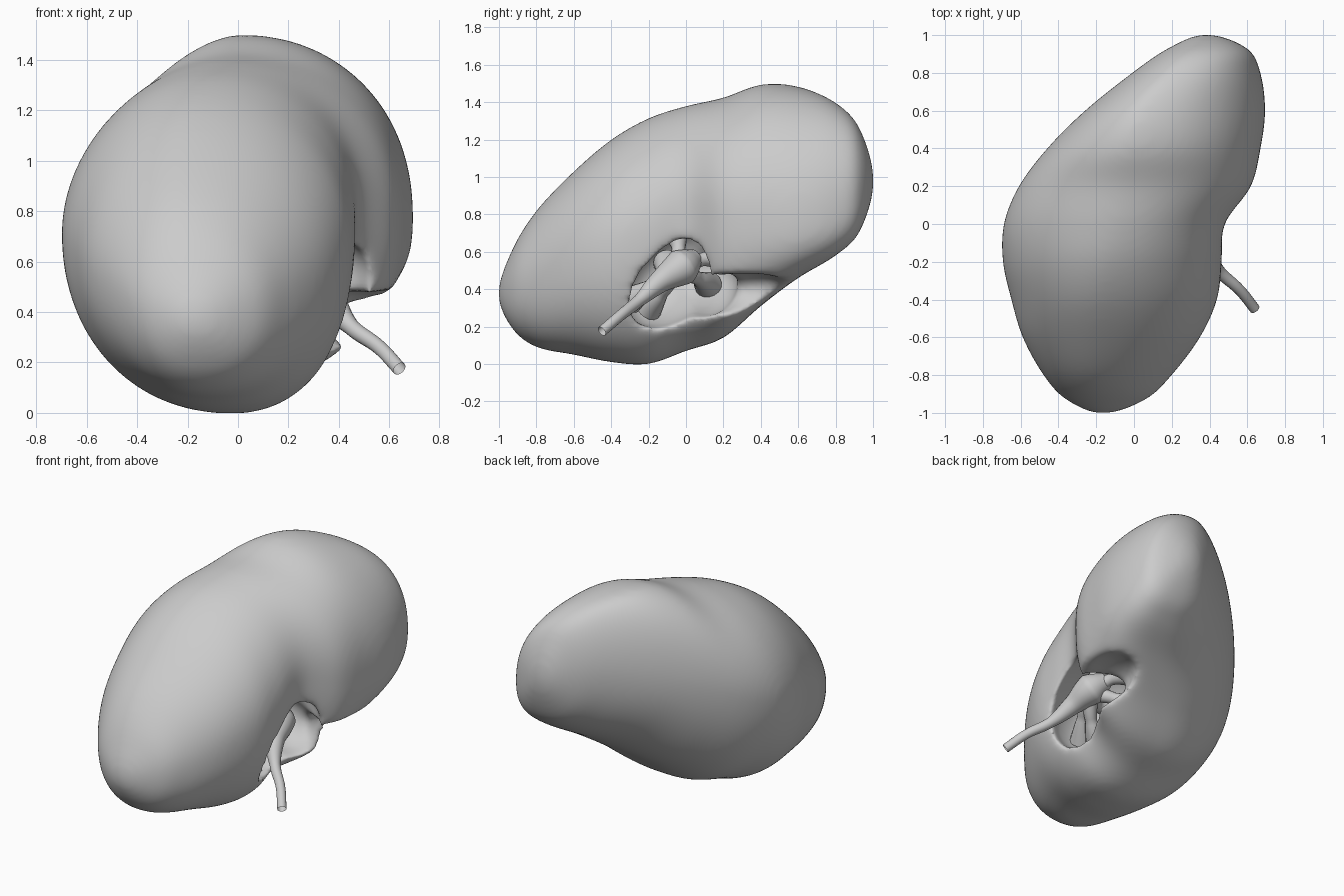
import bpy, bmesh, math
from mathutils import Vector, Euler

if "Cube" in bpy.data.objects:
    bpy.data.objects.remove(bpy.data.objects["Cube"])

# Kidney cross-sections along y: left, top, right and bottom extreme points
# y, left x z, top x z, right x z, bottom x z
SECTIONS = [
    (-1.005, -.17, .37, -.17, .37, -.17, .37, -.17, .37),
    (-.93, -.36, .42, -.17, .61, .06, .40, -.15, .19),
    (-.80, -.48, .50, -.19, .82, .20, .45, -.14, .09),
    (-.60, -.59, .58, -.18, 1.03, .35, .55, -.10, .05),
    (-.40, -.65, .64, -.17, 1.20, .44, .62, -.05, .01),
    (-.20, -.695, .69, -.13, 1.315, .465, .71, -.02, .00),
    (.00, -.69, .75, -.07, 1.38, .48, .84, -.03, .07),
    (.20, -.61, .82, -.02, 1.425, .62, .80, -.03, .14),
    (.40, -.46, .90, .00, 1.495, .67, .79, .05, .31),
    (.60, -.26, .98, .05, 1.485, .695, .78, .30, .46),
    (.80, -.01, 1.03, .20, 1.40, .67, .82, .42, .58),
    (.93, .18, 1.02, .32, 1.26, .60, .90, .43, .71),
    (1.005, .38, .98, .38, .98, .38, .98, .38, .98),
]
AROUND, STEPS = 64, 8


def spline(a, b, c, d, t):
    return tuple(.5 * (2 * q + (r - p) * t + (2 * p - 5 * q + 4 * r - s) * t * t
                       + (3 * q - p - 3 * r + s) * t ** 3) for p, q, r, s in zip(a, b, c, d))


def mirror_row(tip, row):
    return (row[0],) + tuple(2 * p - q for p, q in zip(tip[1:], row[1:]))


def ring(row):
    y, lx, lz, tx, tz, rx, rz, bx, bz = row
    pts = []
    full = max(0, min(1, (y + .1) / .5))          # upper lobe is fuller at its lower right
    for i in range(AROUND):
        a = 2 * math.pi * i / AROUND
        s, c = math.sin(a), math.cos(a)
        px, pz = (tx, tz) if c >= 0 else (bx, bz)
        qx, qz = (rx, rz) if s >= 0 else (lx, lz)
        e = .95
        if s > 0 and c < 0:
            e = .90 - .22 * full
        elif s < 0 and c > 0:
            e = 1.08
        pts.append(Vector((px + (qx - px) * abs(s) ** e, y, qz + (pz - qz) * abs(c) ** e)))
    return pts


def apply_mods(ob):
    dg = bpy.context.evaluated_depsgraph_get()
    me = bpy.data.meshes.new_from_object(ob.evaluated_get(dg))
    ob.modifiers.clear()
    ob.data = me
    for p in me.polygons:
        p.use_smooth = True


# Kidney body loft
rows = [mirror_row(SECTIONS[0], SECTIONS[1])] + SECTIONS + [mirror_row(SECTIONS[-1], SECTIONS[-2])]
bm = bmesh.new()
rings = []
for k in range(1, len(rows) - 2):
    for j in range(STEPS):
        rings.append(ring(spline(*rows[k - 1:k + 3], j / STEPS)))
loops = [[bm.verts.new(p) for p in r] for r in rings[1:]]
for r0, r1 in zip(loops, loops[1:]):
    for i in range(AROUND):
        n = (i + 1) % AROUND
        bm.faces.new((r0[i], r0[n], r1[n], r1[i]))
for tip, loop in ((SECTIONS[0], loops[0]), (SECTIONS[-1], loops[-1])):
    v = bm.verts.new((tip[1], tip[0], tip[2]))
    for i in range(AROUND):
        bm.faces.new((v, loop[i], loop[(i + 1) % AROUND]))
bmesh.ops.recalc_face_normals(bm, faces=bm.faces)
mesh = bpy.data.meshes.new("kidney_body")
bm.to_mesh(mesh)
bm.free()
kidney = bpy.data.objects.new("kidney_body", mesh)
bpy.context.collection.objects.link(kidney)


# Hollow of the hilum and the slot under the upper lobe
def cutter(name, loc, radii, rot):
    bpy.ops.mesh.primitive_uv_sphere_add(segments=40, ring_count=24, location=loc, rotation=rot)
    ob = bpy.context.object
    ob.name = name
    ob.scale = radii
    ob.hide_render = True
    mod = kidney.modifiers.new(name, 'BOOLEAN')
    mod.operation = 'DIFFERENCE'
    mod.solver = 'EXACT'
    mod.object = ob
    return ob


cutters = [
    cutter("hilum_cutter", (.27, -.06, .47), (.30, .33, .21), Euler((math.radians(42), math.radians(22), 0))),
    cutter("hilum_back_cutter", (.25, .09, .44), (.28, .19, .16), Euler((0, math.radians(25), 0))),
    cutter("slot_cutter", (.55, .25, .36), (.24, .32, .12), Euler((math.radians(7), math.radians(10), 0))),
]
rm = kidney.modifiers.new("remesh", 'REMESH')
rm.mode = 'VOXEL'
rm.voxel_size = .018
sm = kidney.modifiers.new("smooth", 'SMOOTH')
sm.factor = .5
sm.iterations = 28
bpy.context.view_layer.update()
apply_mods(kidney)
for c in cutters:
    bpy.data.objects.remove(c)


# Tapered tubes: ureter with the pelvis, and the calyx branches
def tube(name, pts):
    cu = bpy.data.curves.new(name, 'CURVE')
    cu.dimensions = '3D'
    cu.bevel_depth = 1
    cu.bevel_resolution = 6
    cu.resolution_u = 10
    sp = cu.splines.new('BEZIER')
    sp.bezier_points.add(len(pts) - 1)
    for bp, (x, y, z, r) in zip(sp.bezier_points, pts):
        bp.co = (x, y, z)
        bp.radius = r
        bp.handle_left_type = bp.handle_right_type = 'AUTO'
    ob = bpy.data.objects.new(name, cu)
    bpy.context.collection.objects.link(ob)
    dg = bpy.context.evaluated_depsgraph_get()
    me = bpy.data.meshes.new_from_object(ob.evaluated_get(dg))
    bpy.data.objects.remove(ob)
    for p in me.polygons:
        p.use_smooth = True
    out = bpy.data.objects.new(name, me)
    bpy.context.collection.objects.link(out)


tube("ureter", [(.64, -.45, .175, .028), (.56, -.35, .26, .029), (.45, -.25, .34, .033),
                (.37, -.14, .44, .06), (.32, -.02, .52, .10), (.26, .05, .57, .05)])
BRANCHES = [
    ("upper_calyx", (.28, -.04, .62), (.20, -.06, .72)),
    ("back_calyx", (.26, .09, .56), (.18, .24, .56)),
    ("low_back_calyx", (.21, .06, .46), (.05, .12, .42)),
    ("middle_calyx", (.20, -.10, .48), (.03, -.10, .54)),
    ("low_calyx", (.23, -.13, .38), (.12, -.20, .30)),
    ("low_front_calyx", (.25, -.18, .42), (.16, -.30, .34)),
]
for name, mid, end in BRANCHES:
    tube(name, [(.31, -.05, .51, .055), (*mid, .036), (*end, .075)])
